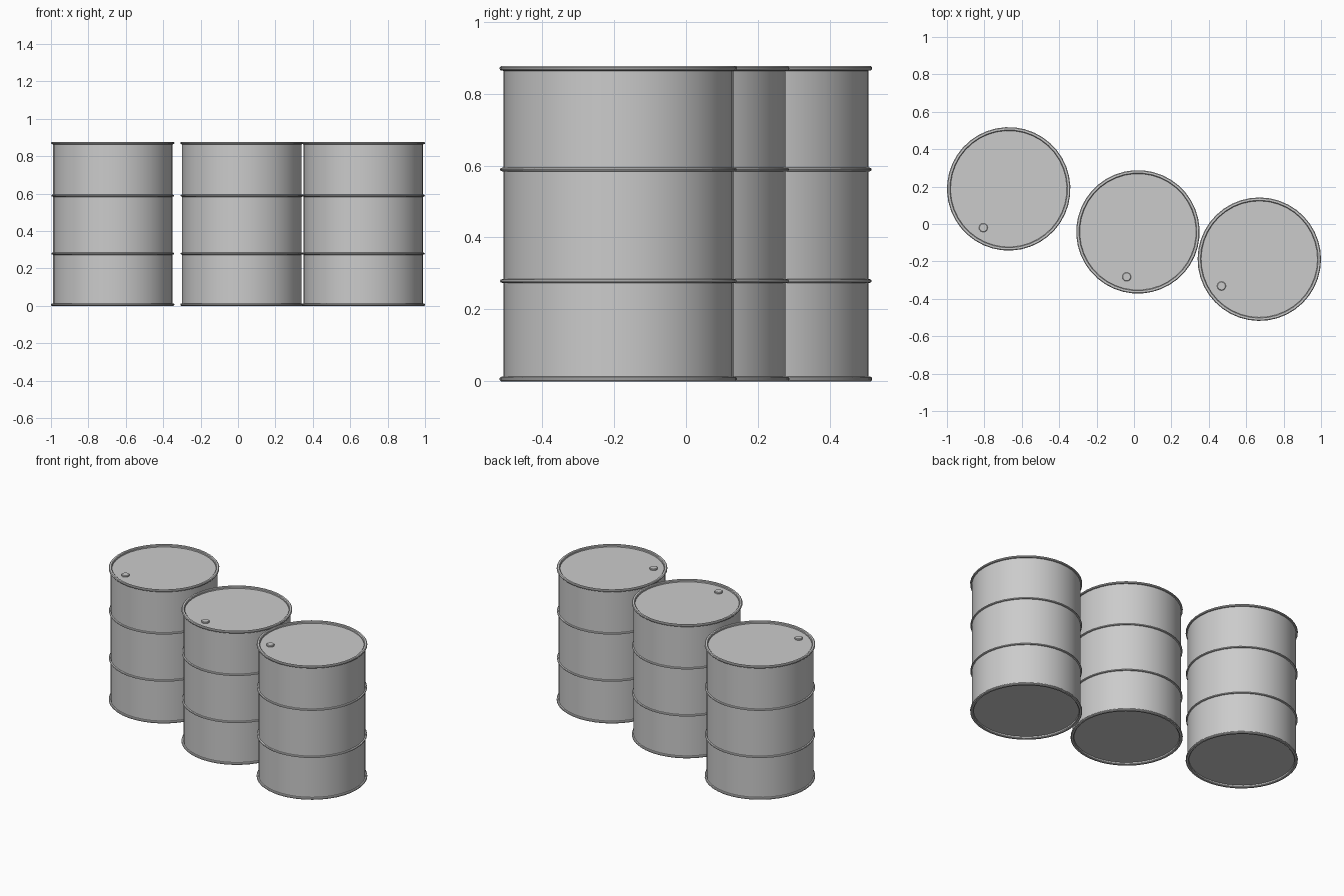
import bpy, bmesh
from math import cos, sin, pi, atan2, radians

if "Cube" in bpy.data.objects:
    bpy.data.objects.remove(bpy.data.objects["Cube"])

SEG = 40
R, RO, RI = 0.32, 0.33, 0.311     # wall, outer rim and inner rim radii
H = 0.877                         # drum height


def lathe(name, profile, seg):
    """Revolve an (r, z) profile that starts and ends with flat discs."""
    bm = bmesh.new()
    rings = [[bm.verts.new((r * cos(2 * pi * i / seg), r * sin(2 * pi * i / seg), z))
              for i in range(seg)] for r, z in profile]
    for a, b in zip(rings, rings[1:]):
        for i in range(seg):
            j = (i + 1) % seg
            bm.faces.new((a[i], a[j], b[j], b[i]))
    bm.faces.new(rings[0][::-1])
    bm.faces.new(rings[-1])
    mesh = bpy.data.meshes.new(name)
    bm.to_mesh(mesh)
    bm.free()
    return mesh


def place(name, mesh, loc, rot=0, parent=None):
    ob = bpy.data.objects.new(name, mesh)
    bpy.context.collection.objects.link(ob)
    ob.location = loc
    ob.rotation_euler.z = rot
    ob.parent = parent
    return ob


def rib(z):
    """Rounded rolling hoop pressed into the wall."""
    return [(R, z - 0.006), (RO - 0.003, z - 0.004), (RO - 0.001, z),
            (RO - 0.003, z + 0.004), (R, z + 0.006)]


# Drum shell: recessed bottom, chime, two hoops, chime, recessed lid
chime = [(RI, 0.013), (RI, 0.004), (RI + 0.004, 0), (RO - 0.004, 0),
         (RO, 0.004), (RO, 0.009), (RO - 0.003, 0.0125), (R, 0.0135)]
profile = chime + rib(0.279) + rib(0.589) + [(r, H - z) for r, z in reversed(chime)]
drum_mesh = lathe("drum", profile, SEG)

# Filler cap on the lid
cap_mesh = lathe("filler_cap", [(0.024, -0.002), (0.024, 0.007), (0.021, 0.01)], 12)

drums = [((-0.67, 0.188), (-0.135, -0.207)),
         ((0.021, -0.042), (-0.06, -0.239)),
         ((0.67, -0.188), (-0.203, -0.144))]
for n, ((x, y), (cx, cy)) in enumerate(drums, 1):
    drum = place(f"drum_{n}", drum_mesh, (x, y, 0), atan2(cy, cx))
    place(f"filler_cap_{n}", cap_mesh, (0.248, 0, H - 0.013), 0, drum)

# Smooth walls with crisp chimes
bpy.ops.object.select_all(action='DESELECT')
for n in ("drum_1", "filler_cap_1"):
    ob = bpy.data.objects[n]
    ob.select_set(True)
    bpy.context.view_layer.objects.active = ob
bpy.ops.object.shade_smooth_by_angle(angle=radians(35))
